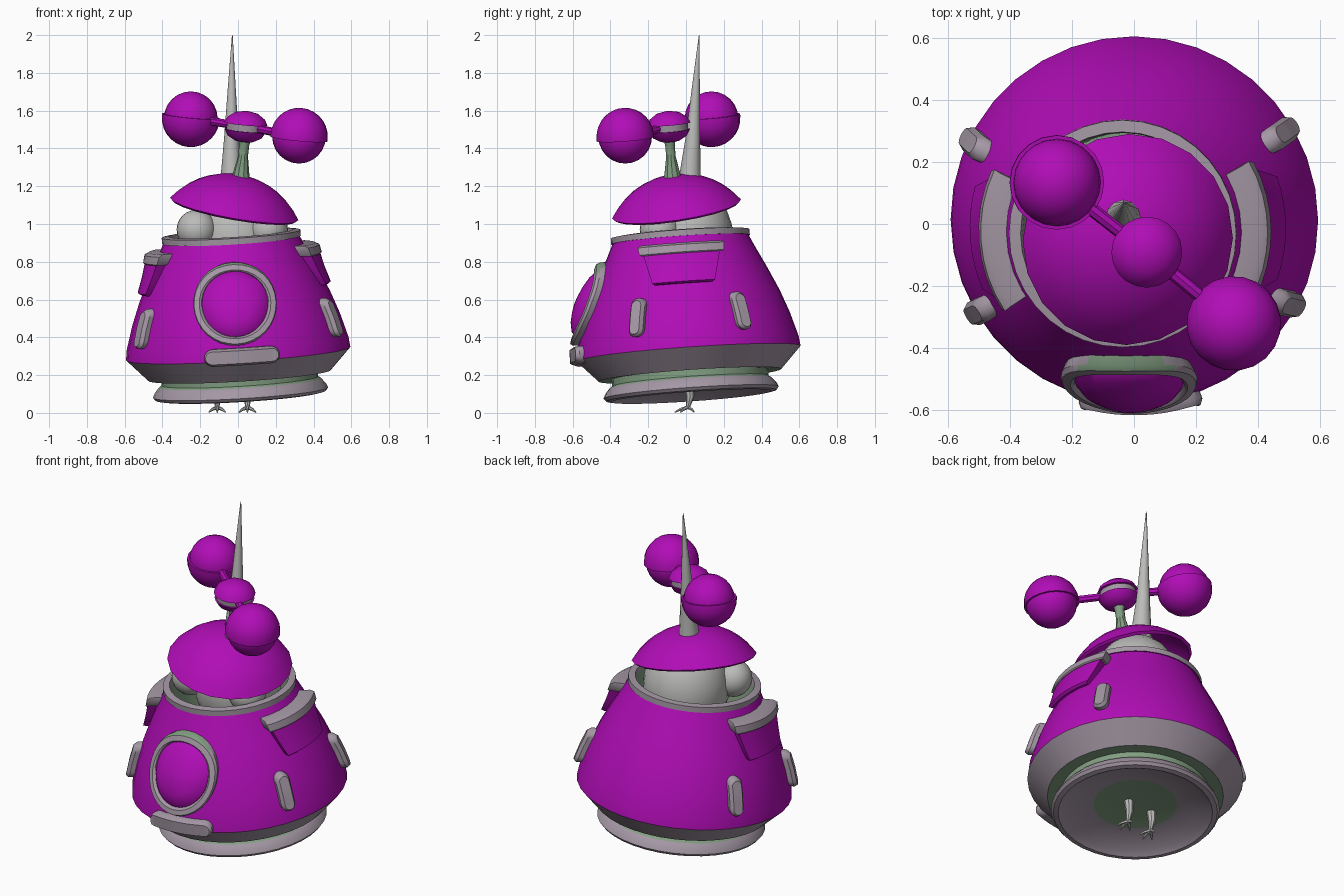
import bpy, bmesh, math
from mathutils import Vector, Matrix

if "Cube" in bpy.data.objects:
    bpy.data.objects.remove(bpy.data.objects["Cube"])

COLOURS = {"purple": (0.44, 0.004, 0.47), "mauve_grey": (0.37, 0.31, 0.37),
           "moss_green": (0.22, 0.34, 0.22), "light_grey": (0.50, 0.50, 0.49)}
MATS = []
for name, c in COLOURS.items():
    m = bpy.data.materials.new(name)
    m.diffuse_color = (*c, 1)
    m.use_nodes = True
    m.node_tree.nodes["Principled BSDF"].inputs["Base Color"].default_value = m.diffuse_color
    MATS.append(m)
P, M, G, L = range(4)


def frame(loc, axis=(0, 0, 1)):
    q = Vector((0, 0, 1)).rotation_difference(Vector(axis).normalized())
    return Matrix.Translation(loc) @ q.to_matrix().to_4x4()


def finish(name, bm, matrix=Matrix()):
    bmesh.ops.remove_doubles(bm, verts=bm.verts, dist=1e-5)
    bmesh.ops.recalc_face_normals(bm, faces=bm.faces)
    me = bpy.data.meshes.new(name)
    bm.to_mesh(me)
    bm.free()
    for m in MATS:
        me.materials.append(m)
    ob = bpy.data.objects.new(name, me)
    ob.matrix_world = matrix
    bpy.context.collection.objects.link(ob)
    return ob


def loft(bm, rings, mats):
    """Bridge consecutive closed rings of points, one material per band."""
    rows = [[bm.verts.new(p) for p in r] for r in rings]
    n = len(rows[0])
    for a, b, mat in zip(rows, rows[1:], mats):
        for i in range(n):
            j = (i + 1) % n
            bm.faces.new((a[i], a[j], b[j], b[i])).material_index = mat
    return rows


def lathe(name, prof, segs=32, matrix=Matrix()):
    """prof: (radius, z, material of the band that starts here)."""
    bm = bmesh.new()
    turn = [2 * math.pi * i / segs for i in range(segs)]
    loft(bm, [[(r * math.cos(t), r * math.sin(t), z) for t in turn] for r, z, _ in prof],
         [p[2] for p in prof])
    bmesh.ops.dissolve_degenerate(bm, dist=1e-6, edges=bm.edges)
    return finish(name, bm, matrix)


def ball(name, loc, r, mat, scale=(1, 1, 1), segs=24):
    bm = bmesh.new()
    bmesh.ops.create_uvsphere(bm, u_segments=segs, v_segments=segs // 2, radius=r)
    for f in bm.faces:
        f.material_index = mat
    return finish(name, bm, Matrix.Translation(loc) @ Matrix.Diagonal((*scale, 1)))


def tube(name, stations, mat, segs=10):
    """stations: (point, radius); sections are square to the whole run."""
    pts = [Vector(s[0]) for s in stations]
    q = Vector((0, 0, 1)).rotation_difference((pts[-1] - pts[0]).normalized())
    bm = bmesh.new()
    rings = []
    for p, (_, r) in zip(pts, stations):
        rings.append([p + q @ Vector((r * math.cos(t), r * math.sin(t), 0))
                      for t in (2 * math.pi * i / segs for i in range(segs))])
    rows = loft(bm, rings, [mat] * len(rings))
    for end in (rows[0], rows[-1]):
        bm.faces.new(end).material_index = mat
    return finish(name, bm)


# ---- leaning hull -------------------------------------------------------
BODY = frame((0.02, 0.035, 0), (-0.06, -0.07, 1))
WALL = [(0.595, 0.315), (0.588, 0.37), (0.55, 0.5), (0.505, 0.62),
        (0.445, 0.75), (0.395, 0.85), (0.362, 0.92)]
lathe("hull", [(0, 0.15, G), (0.23, 0.145, M), (0.39, 0.11, M), (0.425, 0.087, M),
               (0.452, 0.092, M), (0.465, 0.108, M), (0.455, 0.13, M), (0.43, 0.16, G),
               (0.415, 0.17, G), (0.415, 0.205, G), (0.485, 0.20, M)]
      + [(r, z, P) for r, z in WALL]
      + [(0.368, 0.92, M), (0.368, 0.952, M), (0.33, 0.957, M), (0.325, 0.93, G),
         (0.31, 0.7, G), (0, 0.7, G)], 36, BODY)


def radius(v):
    pts = [(0.485, 0.2)] + WALL
    for (r0, z0), (r1, z1) in zip(pts, pts[1:]):
        if v <= z1:
            return r0 + (r1 - r0) * (v - z0) / (z1 - z0)
    return pts[-1][0]


def wrap(ang, u, v, d):
    """Point at arc offset u, height v, standing d off the hull wall."""
    r = radius(v)
    a = math.radians(ang) + u / r
    return ((r + d) * math.cos(a), (r + d) * math.sin(a), v)


def patch(name, ang, v0, half, levels, upright=False, arc=6):
    """Rounded bar or disc on the hull; levels: (end radius, stand-off, material)."""
    def outline(r):
        k = [i * math.pi / 2 / arc for i in range(arc + 1)]
        run = [half * (1 - i / 4) for i in range(1, 8)] if half else []
        top = [(half + r * math.cos(t), r * math.sin(t)) for t in k]
        top += [(x, r) for x in run]
        top += [(-half - r * math.sin(t), r * math.cos(t)) for t in k]
        if not half:
            top.pop(arc)
        return top + [(x, -y) for x, y in reversed(top[1:-1])]
    bm = bmesh.new()
    rings = []
    for r, d, _ in levels:
        pts = [(-y, x) if upright else (x, y) for x, y in outline(r)]
        rings.append([wrap(ang, u, v0 + v, d) for u, v in pts])
    last = loft(bm, rings, [l[2] for l in levels])[-1]
    n = len(last)
    for i in range(n // 2):
        loop = list(dict.fromkeys((last[i], last[i + 1], last[n - i - 1], last[(n - i) % n])))
        bm.faces.new(loop).material_index = levels[-1][2]
    return finish(name, bm, BODY)


# Porthole: raised frame with a bulging pane
port = patch("porthole_frame", -90, 0.615, 0,
             [(0.215, -0.02, M), (0.215, 0.03, M), (0.205, 0.045, M), (0.178, 0.045, M),
              (0.17, 0.035, M), (0.168, 0.0, M)], arc=8)
for f in port.data.polygons:  # upper outside edge of the frame
    if f.center.z > 0.74 and f.normal.z > 0.75:
        f.material_index = G
patch("porthole_pane", -90, 0.615, 0,
      [(0.172, 0.0, P), (0.168, 0.03, P), (0.14, 0.052, P), (0.09, 0.07, P),
       (0.04, 0.078, P), (0.005, 0.08, P)], arc=8)

# Bumper bar under the porthole and four upright studs
patch("bumper_bar", -88, 0.34, 0.15,
      [(0.046, -0.02, M), (0.046, 0.025, M), (0.034, 0.042, M)], arc=4)
for i, a in enumerate((-27, 31, 153, -150)):
    patch(f"side_stud_{i}", a, 0.495, 0.064,
          [(0.04, -0.02, M), (0.04, 0.025, M), (0.026, 0.045, M)], True, 4)


# Side pods: curved boxes with a grey cap
def box(name, ang, rows, mat, nu=8):
    """rows: (height, half width, stand-off), bottom to top."""
    bm = bmesh.new()
    rings = []
    for v, w, d in rows:
        us = [w * (2 * i / nu - 1) for i in range(nu + 1)]
        rings.append([wrap(ang, u, v, d) for u in us]
                     + [wrap(ang, u, v, -0.025) for u in reversed(us)])
    grid = loft(bm, rings, [mat] * len(rows))
    n = 2 * nu + 1
    for row in (grid[0], grid[-1]):
        for i in range(nu):
            bm.faces.new((row[i], row[i + 1], row[n - i - 1], row[n - i])).material_index = mat
    return finish(name, bm, BODY)


for side, a in (("right", 0), ("left", 184)):
    box(f"pod_{side}", a, [(0.66, 0.15, 0.012), (0.67, 0.16, 0.03), (0.75, 0.175, 0.04),
                           (0.835, 0.185, 0.06)], P)
    box(f"pod_cap_{side}", a, [(0.822, 0.195, 0.06), (0.828, 0.2, 0.068), (0.868, 0.2, 0.078),
                               (0.88, 0.195, 0.06)], M)

# ---- creature inside ----------------------------------------------------
ball("head", (-0.01, 0.01, 0.93), 0.24, L, (1, 1, 1.15))
for side, x in (("left", -0.22), ("right", 0.16)):
    ball(f"eye_{side}", (x, -0.14, 0.97), 0.105, L)
tube("horn", [((-0.035, 0.02, 1.15), 0.062), ((-0.035, 0.022, 1.27), 0.055),
              ((-0.035, 0.036, 1.45), 0.039), ((-0.033, 0.052, 1.72), 0.021),
              ((-0.03, 0.07, 2.0), 0.002)], L, 12)

# Little bird feet
for side, x in (("left", -0.11), ("right", 0.05)):
    ankle = (x, 0.01, 0.03)
    tube(f"leg_{side}", [((x, 0.015, 0.16), 0.028), ((x, 0.022, 0.085), 0.022),
                         (ankle, 0.011)], L, 8)
    for i, (dx, dy) in enumerate(((-0.045, -0.04), (0, -0.07), (0.045, -0.04), (0, 0.035))):
        tube(f"toe_{side}_{i}", [(ankle, 0.011), ((x + dx * 0.6, 0.01 + dy * 0.6, 0.018), 0.008),
                                 ((x + dx, 0.01 + dy, 0.003), 0.003)], L, 6)

# ---- tilted dome hat ----------------------------------------------------
H, RIM = 0.182, 0.345
R = (RIM ** 2 + H ** 2) / (2 * H)
A = math.asin(RIM / R)
arc = [(math.sin(A * i / 7), math.cos(A * i / 7)) for i in range(8)]
lathe("hat", [(R * s, R * c - R + H, P) for s, c in arc]
      + [((R - 0.02) * s, (R - 0.02) * c - R + H, P) for s, c in reversed(arc)],
      20, frame((-0.02, -0.05, 1.08), (0.178, -0.15, 1)))

# ---- spinner ------------------------------------------------------------
HUB = Vector((0.04, -0.09, 1.515))
tube("stalk", [((0.015, -0.07, 1.2), 0.055), ((0.017, -0.073, 1.27), 0.043),
               ((0.027, -0.08, 1.36), 0.026), ((0.033, -0.085, 1.42), 0.027),
               ((0.037, -0.088, 1.47), 0.04)], G, 10)
lathe("hub", [(0, -0.085, P), (0.05, -0.077, P), (0.09, -0.055, P), (0.11, -0.02, P),
              (0.1, -0.02, M), (0.1, 0.015, P), (0.115, 0.015, P), (0.1, 0.045, P),
              (0.06, 0.073, P), (0, 0.085, P)], 20, frame(HUB, (0.09, -0.08, 1)))
ENDS = {"up": (Vector((-0.25, 0.135, 1.56)), 1), "down": (Vector((0.323, -0.322, 1.462)), -1)}
for name, (c, s) in ENDS.items():
    tube(f"arm_{name}", [(HUB, 0.022), (c, 0.022)], P, 8)
    ball(f"float_{name}", c, 0.142, P)
    # Half cup holding each ball, one facing up and one facing down
    quarter = [(math.sin(math.pi / 14 * i), -math.cos(math.pi / 14 * i)) for i in range(8)]
    lathe(f"cup_{name}", [(0.153 * a, 0.153 * b, P) for a, b in quarter]
          + [(0.153, 0.012, P), (0.141, 0.012, P), (0.138, -0.02, P)], 20,
          frame(c, (0.09 * s, -0.08 * s, s)))

# ---- shading ------------------------------------------------------------
for ob in bpy.context.scene.objects:
    ob.select_set(True)
    bpy.context.view_layer.objects.active = ob
bpy.ops.object.shade_smooth_by_angle(angle=math.radians(35))
